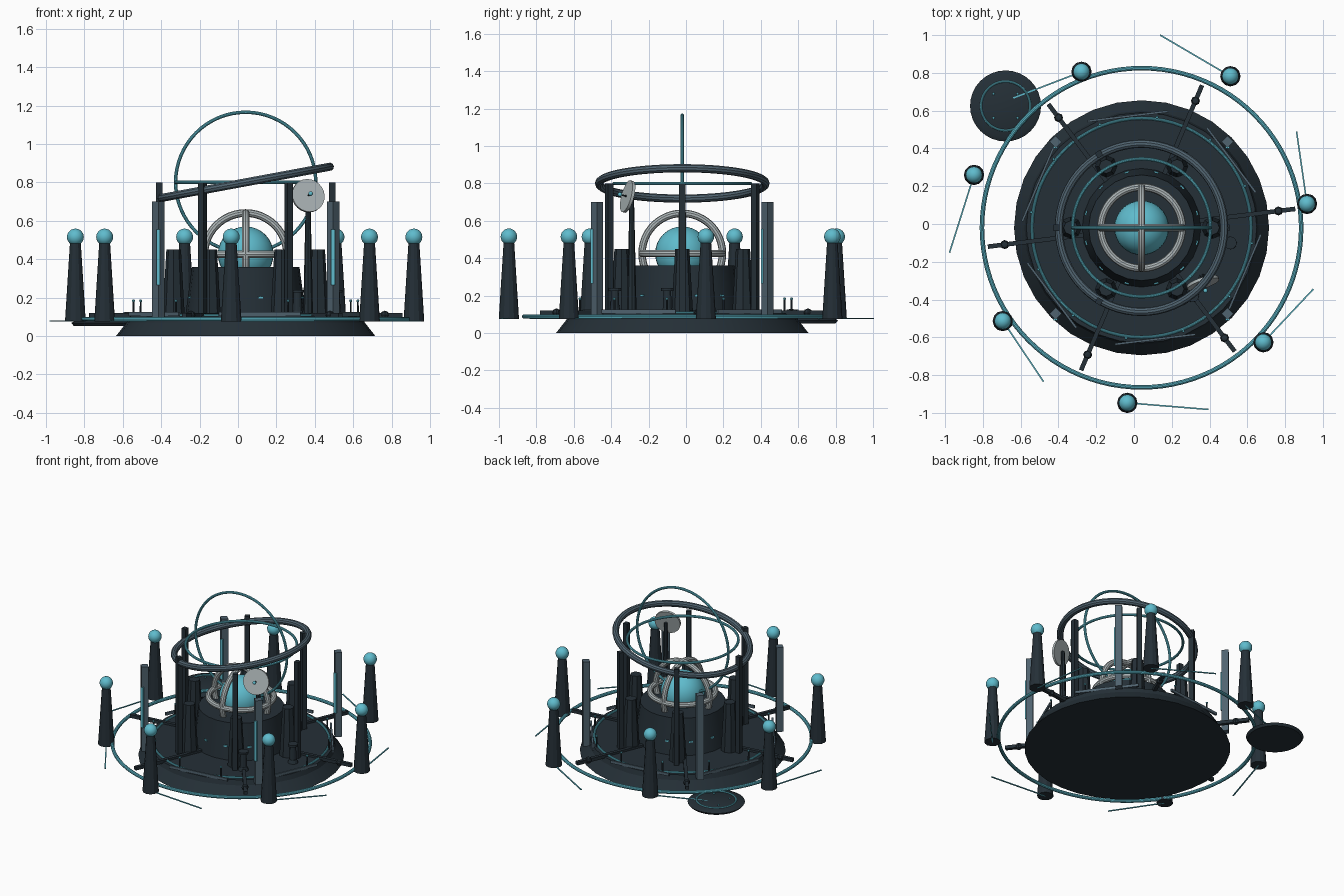
import bpy, math
from math import cos, sin, radians, pi
from mathutils import Vector

if "Cube" in bpy.data.objects:
    bpy.data.objects.remove(bpy.data.objects["Cube"])

CX, CY = 0.04, -0.02


def material(name, rgb):
    m = bpy.data.materials.new(name)
    m.use_nodes = True
    m.diffuse_color = (*rgb, 1)
    m.node_tree.nodes["Principled BSDF"].inputs["Base Color"].default_value = (*rgb, 1)
    return m


DARK = material("dark_metal", (0.018, 0.029, 0.038))
GREY = material("slate_grey", (0.08, 0.125, 0.16))
PALE = material("pale_grey", (0.42, 0.47, 0.48))
TEAL = material("glowing_teal", (0.115, 0.5, 0.61))


def finish(name, mat, smooth=False):
    ob = bpy.context.object
    ob.name = name
    ob.data.materials.append(mat)
    if smooth:
        bpy.ops.object.shade_smooth_by_angle(angle=radians(35))
    return ob


def cone(name, mat, pos, r1, r2, z0, z1, sides=12):
    bpy.ops.mesh.primitive_cone_add(vertices=sides, radius1=r1, radius2=r2, depth=z1 - z0,
                                    location=(pos[0], pos[1], (z0 + z1) / 2))
    return finish(name, mat, sides > 20)


def ring(name, mat, r, tube, loc, rot=(0, 0, 0), seg=64):
    bpy.ops.mesh.primitive_torus_add(major_radius=r, minor_radius=tube, major_segments=seg,
                                     minor_segments=10, location=loc, rotation=rot)
    return finish(name, mat, True)


def ball(name, mat, loc, r, seg=24):
    bpy.ops.mesh.primitive_uv_sphere_add(segments=seg, ring_count=seg // 2, radius=r, location=loc)
    return finish(name, mat, True)


def box(name, mat, loc, size, angle=0):
    bpy.ops.mesh.primitive_cube_add(size=1, location=loc, rotation=(0, 0, angle))
    bpy.context.object.scale = size
    return finish(name, mat)


def polar(r, deg, z=None):
    x, y = CX + r * cos(radians(deg)), CY + r * sin(radians(deg))
    return (x, y) if z is None else (x, y, z)


centre = (CX, CY)

# Base platform and deck
cone("base_platform", DARK, centre, 0.675, 0.62, 0, 0.07, 32)
cone("deck", DARK, centre, 0.62, 0.61, 0.07, 0.105, 32)
ring("deck_light_ring", TEAL, 0.58, 0.008, (CX, CY, 0.108))
ring("outer_light_ring", TEAL, 0.845, 0.012, (CX, CY, 0.088), seg=96)

# Central drum with small wall lights
cone("reactor_drum", DARK, centre, 0.315, 0.28, 0.1, 0.36, 24)
for k in range(12):
    a = 15 + 30 * k
    box("drum_light", TEAL, polar(0.302, a, 0.2), (0.012, 0.025, 0.01), radians(a))

# Glowing core inside a cage of three rings
core = (CX, CY, 0.425)
ball("energy_core", TEAL, core, 0.145, 32)
for name, rot in (("cage_ring_flat", (0, 0, 0)), ("cage_ring_front", (pi / 2, 0, 0)),
                  ("cage_ring_side", (0, pi / 2, 0))):
    ring(name, PALE, 0.215, 0.02, core, rot, 48)

# Floating rings overhead
hub = (CX, CY, 0.8)
ring("tilted_ring", GREY, 0.445, 0.022, hub, (0, radians(-10.5), 0))
ring("flat_halo", TEAL, 0.365, 0.009, hub)
ring("upright_halo", TEAL, 0.365, 0.009, hub, (pi / 2, 0, 0))

# Six-fold structure: buttress towers, tall poles, spokes and rails
for k in range(6):
    a = 60 * k
    cone("buttress_tower", DARK, polar(0.375, a), 0.058, 0.038, 0.1, 0.45, 8)
    box("tall_pole", DARK, polar(0.45, a, 0.45), (0.033, 0.033, 0.7), radians(a))
    s = a + 7
    box("spoke", DARK, polar(0.56, s, 0.108), (0.52, 0.024, 0.024), radians(s))
    ball("spoke_joint", DARK, polar(0.73, s, 0.108), 0.024, 8)
    t = a + 37
    box("deck_rail", GREY, polar(0.595, t, 0.115), (0.012, 0.43, 0.02), radians(t))

# Deck lamp posts
for k in range(12):
    p = polar(0.59, 22 + 30 * k)
    cone("lamp_post", DARK, p, 0.006, 0.005, 0.1, 0.18, 6)
    ball("lamp_head", TEAL, (*p, 0.183), 0.008, 8)

# Four grey slabs with light strips
for sx in (-1, 1):
    for sy in (-1, 1):
        x, y = CX + 0.455 * sx, CY + 0.455 * sy
        box("grey_slab", GREY, (x, y, 0.395), (0.046, 0.046, 0.61), pi / 4)
        box("slab_light", TEAL, (x, y - 0.028, 0.41), (0.02, 0.014, 0.29))

# Seven outer pylons with glowing tips and ground light lines
for k in range(7):
    a = 8.2 + 360 / 7 * k
    r, length = ((0.885, 0.387), (0.93, 0.432))[k % 2]
    p = polar(r, a)
    cone("pylon", DARK, p, 0.054, 0.028, 0.075, 0.49, 12)
    ball("pylon_light", TEAL, (*p, 0.515), 0.044)
    way = Vector((-sin(radians(a)), cos(radians(a)), 0))
    mid = Vector((*p, 0.077)) + way * length / 2
    box("ground_light_line", TEAL, mid, (0.008, length, 0.006), radians(a))

# Landing pad
pad = (-0.68, 0.625)
cone("landing_pad", DARK, pad, 0.175, 0.188, 0.052, 0.068, 32)
cone("landing_pad_top", DARK, pad, 0.188, 0.165, 0.068, 0.08, 32)
ring("pad_light_ring", TEAL, 0.13, 0.006, (*pad, 0.081), seg=48)
for k in range(4):
    a = radians(45 + 90 * k)
    ball("pad_light", TEAL, (pad[0] + 0.09 * cos(a), pad[1] + 0.09 * sin(a), 0.083), 0.007, 8)

# Dish on a tapered mast
mast = (0.365, -0.29)
cone("dish_mast", DARK, mast, 0.026, 0.012, 0.1, 0.73, 8)
normal = Vector((0.3, -0.93, 0.25)).normalized()
turn = normal.to_track_quat('Z', 'Y').to_euler()
spot = Vector((0.365, -0.312, 0.73))
bpy.ops.mesh.primitive_cylinder_add(vertices=24, radius=0.088, depth=0.016,
                                    location=spot, rotation=turn)
finish("dish", PALE, True)
bpy.ops.mesh.primitive_cone_add(vertices=8, radius1=0.005, radius2=0.003, depth=0.04,
                                location=spot + normal * 0.025, rotation=turn)
finish("dish_feed", DARK)
ball("dish_feed_tip", TEAL, spot + normal * 0.045, 0.012, 12)

# Small flanged pedestals
for p in ((0.31, -0.38), (0.51, -0.1)):
    cone("pedestal_foot", DARK, p, 0.036, 0.026, 0.1, 0.13)
    cone("pedestal_stem", DARK, p, 0.024, 0.02, 0.13, 0.225)
    cone("pedestal_cap", DARK, p, 0.034, 0.034, 0.225, 0.24)
